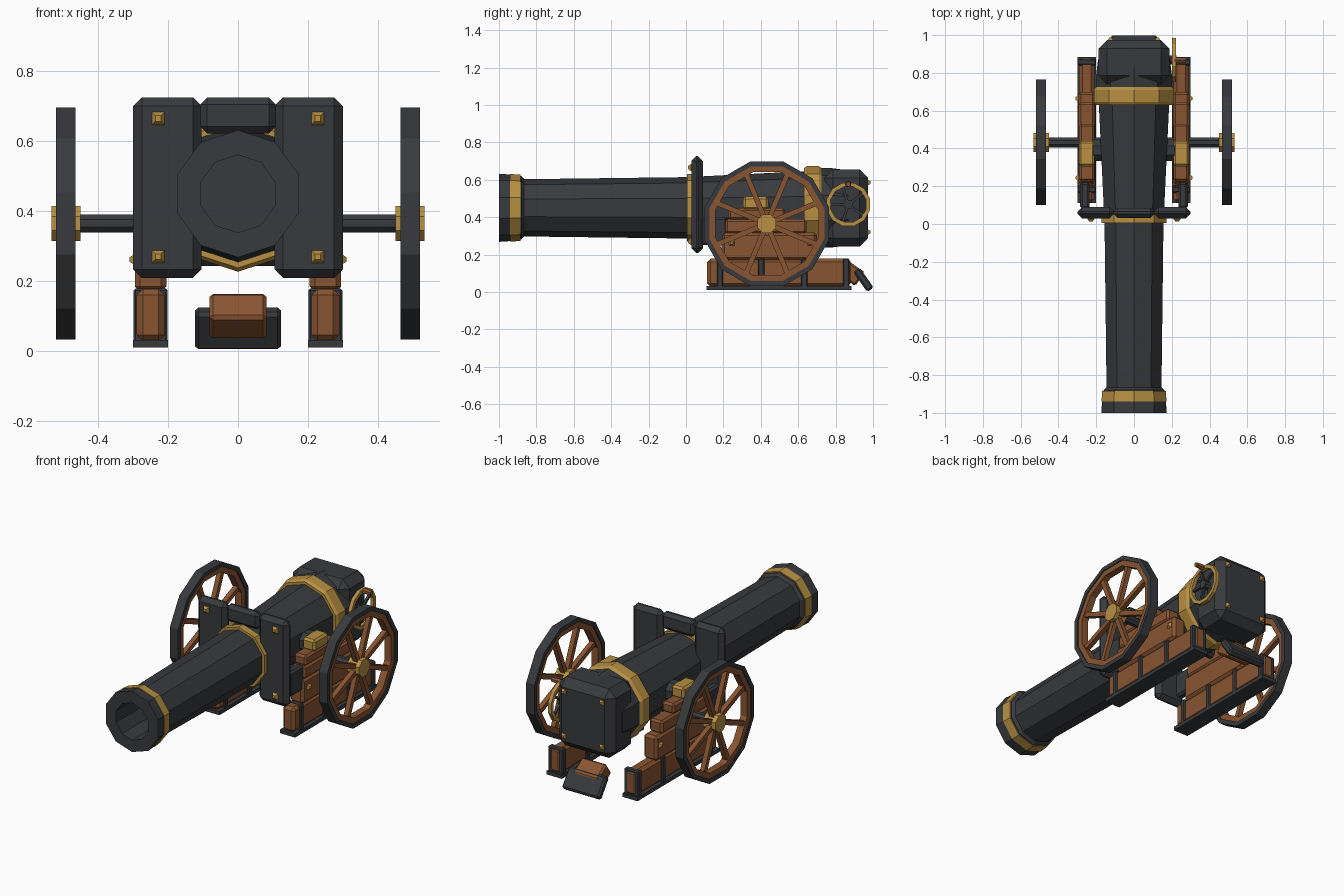
import bpy, bmesh, math
from mathutils import Matrix, Vector

if "Cube" in bpy.data.objects:
    bpy.data.objects.remove(bpy.data.objects["Cube"])


def material(name, rgb):
    m = bpy.data.materials.new(name)
    m.diffuse_color = (*rgb, 1)
    m.use_nodes = True
    m.node_tree.nodes["Principled BSDF"].inputs["Base Color"].default_value = m.diffuse_color
    return m


IRON = material("iron", (0.04, 0.042, 0.047))
BRASS = material("brass", (0.48, 0.28, 0.055))
WOOD = material("wood", (0.25, 0.09, 0.032))


def finish(bm, name, mat):
    bmesh.ops.recalc_face_normals(bm, faces=bm.faces)
    me = bpy.data.meshes.new(name)
    bm.to_mesh(me)
    bm.free()
    me.materials.append(mat)
    ob = bpy.data.objects.new(name, me)
    bpy.context.collection.objects.link(ob)
    return ob


def box(name, x, y, z, mat, bevel=0.012, rot=None):
    """Chamfered box from (min, max) ranges, optionally turned about its centre."""
    bm = bmesh.new()
    bmesh.ops.create_cube(bm, size=1)
    size = [b - a for a, b in (x, y, z)]
    bmesh.ops.scale(bm, vec=size, verts=bm.verts)
    if bevel:
        bmesh.ops.bevel(bm, geom=bm.edges[:], offset=bevel, segments=1,
                        affect='EDGES', profile=0.5)
    if rot:
        bmesh.ops.rotate(bm, matrix=Matrix.Rotation(rot, 3, 'X'), verts=bm.verts)
    bmesh.ops.translate(bm, vec=[(a + b) / 2 for a, b in (x, y, z)], verts=bm.verts)
    return finish(bm, name, mat)


def lathe(name, profile, n, axis, c, mat, phase=90.0, closed=False):
    """Revolve (radius, position along axis) points round X or Y; c = other two coords."""
    bm = bmesh.new()
    rings = []
    for r, a in profile:
        ring = []
        for i in range(n):
            t = math.radians(phase) + math.tau * i / n
            u, w = c[0] + r * math.cos(t), c[1] + r * math.sin(t)
            ring.append(bm.verts.new((u, a, w) if axis == 'Y' else (a, u, w)))
        rings.append(ring)
    pairs = list(zip(rings, rings[1:]))
    if closed:
        pairs.append((rings[-1], rings[0]))
    else:
        bm.faces.new(rings[0])
        bm.faces.new(rings[-1])
    for p, q in pairs:
        for i in range(n):
            j = (i + 1) % n
            bm.faces.new((p[i], p[j], q[j], q[i]))
    return finish(bm, name, mat)


def rivet(name, axis, c, base, tip, r=0.026):
    top = base + (tip - base) * 0.4
    return lathe(name, [(r, base), (r, top), (r * 0.45, tip)], 4, axis, c, BRASS, 45)


AX = (0, 0.45)  # barrel axis

# Barrel with open bore
lathe("barrel", [(0.111, -0.6), (0.111, -1.0), (0.182, -1.0), (0.178, -0.94), (0.17, -0.88),
                 (0.153, -0.865), (0.164, 0.0), (0.196, 0.64)], 10, 'Y', AX, IRON)
lathe("muzzle_band", [(0.15, -0.94), (0.181, -0.94), (0.177, -0.885), (0.15, -0.885)],
      10, 'Y', AX, BRASS, closed=True)
lathe("middle_band", [(0.15, 0.005), (0.18, 0.005), (0.18, 0.05), (0.15, 0.05)],
      10, 'Y', AX, BRASS, closed=True)
lathe("breech_band", [(0.18, 0.63), (0.212, 0.63), (0.223, 0.645), (0.223, 0.71),
                      (0.212, 0.725), (0.18, 0.725)], 10, 'Y', AX, BRASS, closed=True)
lathe("breech_collar", [(0.212, 0.72), (0.212, 0.78), (0.2, 0.87)], 10, 'Y', AX, IRON)
box("breech_block", (-0.187, 0.187), (0.74, 0.973), (0.243, 0.655), IRON, 0.045)
for sx in (-1, 1):
    for z in (0.32, 0.585):
        rivet("breech_rivet", 'Y', (sx * 0.125, z), 0.965, 0.987, 0.02)
lathe("trunnion", [(0.062, -0.22), (0.062, 0.22)], 8, 'X', (0.39, 0.45), IRON, 22.5)

# Elevating handwheel on the right of the breech
HW = (0.868, 0.468)
lathe("handwheel_rim", [(0.12, 0.2), (0.12, 0.222), (0.098, 0.222), (0.098, 0.2)],
      12, 'X', HW, BRASS, 15, True)
lathe("handwheel_hub", [(0.026, 0.17), (0.026, 0.225)], 8, 'X', HW, IRON, 22.5)
for k in range(5):
    t = math.pi / 2 + math.tau * k / 5
    ob = box("handwheel_spoke", (0.203, 0.217), (-0.007, 0.007), (0.0, 0.102), IRON, 0)
    ob.matrix_world = Matrix.Translation((0, *HW)) @ Matrix.Rotation(t, 4, 'X')
lathe("handwheel_handle", [(0.012, 0.215), (0.017, 0.23), (0.014, 0.275)], 6, 'X',
      (HW[0], HW[1] + 0.109), WOOD)

# Shield
box("shield_bridge", (-0.108, 0.108), (0.033, 0.085), (0.622, 0.726), IRON, 0.02)
for s in (-1, 1):
    def mx(a, b):
        return tuple(sorted((s * a, s * b)))

    box("shield_plate", mx(0.104, 0.30), (0.03, 0.09), (0.209, 0.726), IRON, 0.025)
    for z in (0.27, 0.665):
        rivet("shield_rivet", 'Y', (s * 0.228, z), 0.035, 0.012)
    box("shield_bracket", mx(0.235, 0.285), (0.08, 0.22), (0.25, 0.40), IRON, 0.012)

    # Carriage rail, sole plate and straps
    box("carriage_rail", mx(0.21, 0.29), (0.112, 0.88), (0.028, 0.178), WOOD, 0.018)
    box("rail_sole", mx(0.2, 0.3), (0.11, 0.885), (0.01, 0.032), IRON, 0)
    for y in (0.165, 0.385, 0.615, 0.84):
        box("rail_strap", mx(0.201, 0.299), (y, y + 0.034), (0.01, 0.179), IRON, 0.006)

    # Stepped cheek
    box("cheek_lower", mx(0.205, 0.295), (0.19, 0.70), (0.17, 0.318), WOOD, 0.015)
    box("cheek_upper", mx(0.207, 0.293), (0.21, 0.645), (0.312, 0.39), WOOD, 0.012)
    box("cheek_cap", mx(0.209, 0.291), (0.225, 0.53), (0.385, 0.448), WOOD, 0.012)
    box("trunnion_cap", mx(0.208, 0.292), (0.305, 0.44), (0.44, 0.51), BRASS, 0.012)
    for y in (0.245, 0.665):
        rivet("cheek_rivet", 'X', (y, 0.262), s * 0.29, s * 0.31, 0.02)

    # Wheel: tyre, felloe, spokes, hub, axle
    WC = (0.432, 0.365)
    lathe("tyre", [(0.344, s * 0.465), (0.344, s * 0.52), (0.318, s * 0.52), (0.318, s * 0.465)],
          12, 'X', WC, IRON, 15, True)
    lathe("felloe", [(0.32, s * 0.471), (0.32, s * 0.514), (0.285, s * 0.514), (0.285, s * 0.471)],
          12, 'X', WC, WOOD, 15, True)
    for k in range(8):
        ob = box("wheel_spoke", mx(0.478, 0.507), (-0.014, 0.014), (0.03, 0.295), WOOD, 0)
        ob.matrix_world = (Matrix.Translation((0, *WC))
                           @ Matrix.Rotation(math.tau * (k + 0.5) / 8, 4, 'X'))
    lathe("wheel_hub", [(0.054, s * 0.451), (0.054, s * 0.533)], 8, 'X', WC, BRASS, 22.5)
    lathe("axle", [(0.028, s * 0.15), (0.028, s * 0.46)], 8, 'X', WC, IRON, 22.5)

# Tail wedge between the rails
box("tail_block", (-0.082, 0.082), (0.83, 0.94), (0.055, 0.145), WOOD, 0.01, math.radians(-35))
box("tail_shoe", (-0.123, 0.123), (0.884, 1.014), (0.044, 0.086), IRON, 0.01, math.radians(-55))
